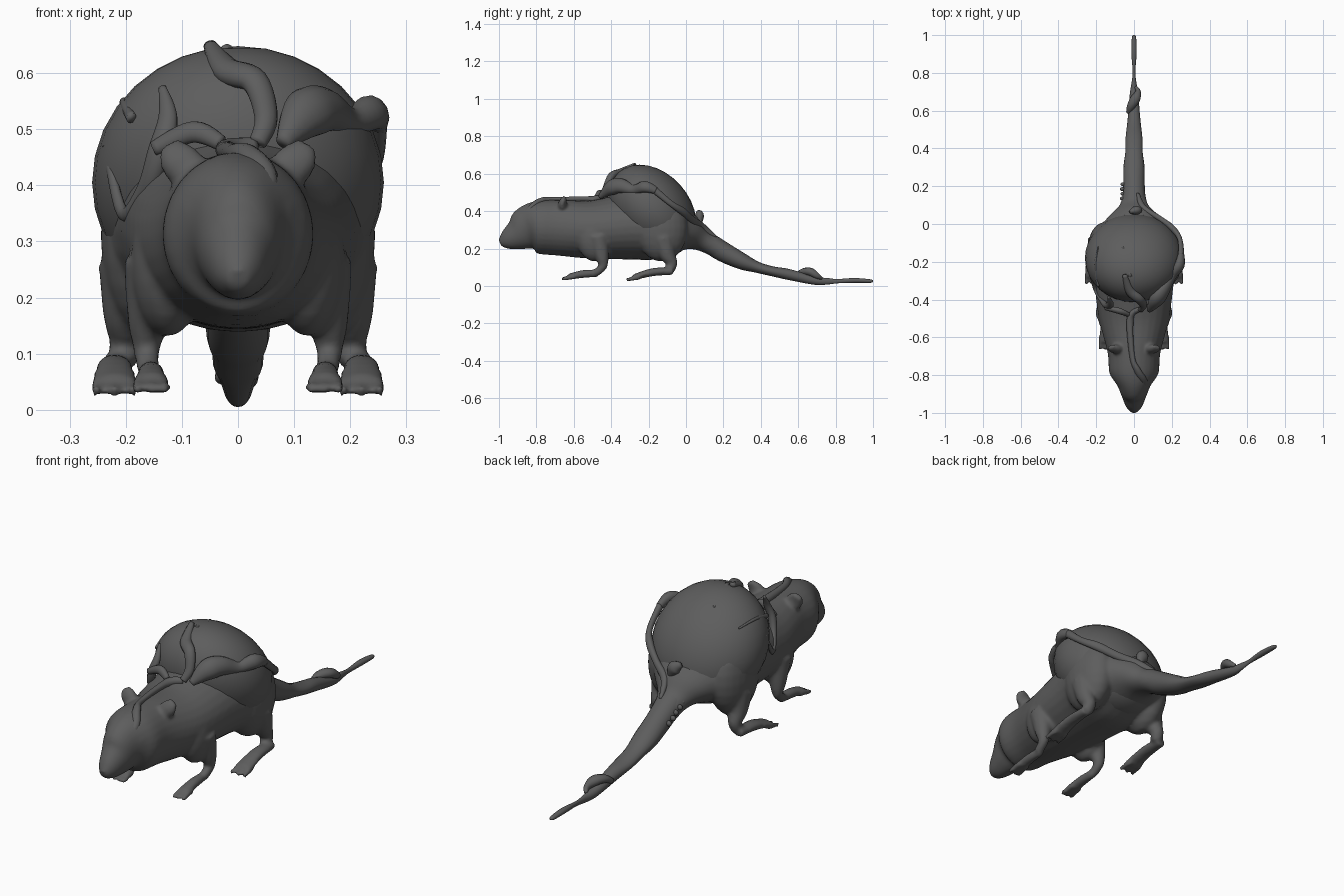
import bpy, bmesh, math
from mathutils import Vector

GREY = bpy.data.materials.new("dark grey")
GREY.diffuse_color = (0.11, 0.11, 0.11, 1)
CENTRE = Vector((0, -0.18, 0.405))      # middle of the swollen back


def finish(name, bm):
    bmesh.ops.recalc_face_normals(bm, faces=bm.faces)
    me = bpy.data.meshes.new(name)
    bm.to_mesh(me)
    bm.free()
    me.materials.append(GREY)
    me.shade_smooth()
    ob = bpy.data.objects.new(name, me)
    bpy.context.collection.objects.link(ob)
    return ob


def spline(pts, n):
    """Smooth resampling of points that also carry their radii."""
    out = []
    for i in range(len(pts) - 1):
        p = [pts[max(0, min(len(pts) - 1, i + k))] for k in (-1, 0, 1, 2)]
        for s in range(n):
            t = s / n
            out.append([0.5 * (2 * b + (c - a) * t + (2 * a - 5 * b + 4 * c - d) * t * t
                               + (3 * b - a - 3 * c + d) * t ** 3) for a, b, c, d in zip(*p)])
    return out + [list(pts[-1])]


def tube(bm, pts, sides=16, n=5, hug=False):
    """Rounded tube through (x, y, z, side radius, height radius)."""
    rows = spline(pts, n)
    rings = []
    for i, r in enumerate(rows):
        p = Vector(r[:3])
        t = (Vector(rows[min(i + 1, len(rows) - 1)][:3]) - Vector(rows[max(i - 1, 0)][:3])).normalized()
        if hug:
            side = t.cross(p - CENTRE).normalized()
        else:
            side = (Vector((1, 0, 0)) - t * t.x).normalized()
        up = side.cross(t)
        rs, ru = max(r[3], 0.003), max(r[4], 0.003)
        rings.append([bm.verts.new(p + side * rs * math.cos(a) + up * ru * math.sin(a))
                      for a in (2 * math.pi * k / sides for k in range(sides))])
    for a, b in zip(rings, rings[1:]):
        for k in range(sides):
            j = (k + 1) % sides
            bm.faces.new((a[k], a[j], b[j], b[k]))
    bm.faces.new(rings[0])
    bm.faces.new(rings[-1])


def trunk(bm, sections, sides):
    """Tube along y from (y, half width, top, bottom) sections."""
    tube(bm, [(0, y, (a + b) / 2, w, (a - b) / 2) for y, w, a, b in sections], sides)


def ball(bm, c, r, seg=24, lean=0):
    res = bmesh.ops.create_uvsphere(bm, u_segments=seg, v_segments=seg // 2, radius=1)
    for v in res["verts"]:
        o = Vector(v.co[i] * r[i] for i in range(3))
        v.co = Vector(c) + o - Vector((0, lean * o.z, 0))


def limb(bm, s, pts):
    """Mirrored leg through (x, y, z, radius)."""
    tube(bm, [(s * x, y, z, r, r) for x, y, z, r in pts], 14)


def foot(bm, s, x, heel, toe, high, low, w):
    """Long foot with three spread toes, sloping down to the front."""
    tube(bm, [(s * x, heel, high, 0.6 * w, 0.02), (s * x, (heel + toe) / 2, high - 0.004, 0.8 * w, 0.022),
              (s * x, toe, low, w, 0.016)], 14)
    for d in (-0.75, 0, 0.75):
        tube(bm, [(s * (x + d * w * k), toe + 0.03 - 0.07 * f, low - 0.014 * f, 0.014 - 0.004 * f, 0.014 - 0.003 * f)
                  for f, k in ((0, 0.8), (0.5, 1), (1, 1.1))], 8)


def strand(name, *pts):
    """Slightly flattened strand through (x, y, z, radius)."""
    bm = bmesh.new()
    tube(bm, [(x, y, z, r, 0.8 * r) for x, y, z, r in pts], 12, 6, hug=True)
    finish(name, bm)


# Body from nose to tail root
bm = bmesh.new()
trunk(bm, [(-0.995, 0.02, 0.25, 0.21), (-0.96, 0.045, 0.297, 0.192), (-0.90, 0.068, 0.36, 0.187),
           (-0.85, 0.088, 0.425, 0.18), (-0.79, 0.13, 0.455, 0.17), (-0.68, 0.14, 0.46, 0.162),
           (-0.50, 0.186, 0.457, 0.145), (-0.28, 0.215, 0.50, 0.14), (-0.15, 0.235, 0.49, 0.14),
           (-0.05, 0.205, 0.44, 0.165), (0.03, 0.14, 0.37, 0.185), (0.10, 0.075, 0.295, 0.18),
           (0.20, 0.055, 0.235, 0.13)], 28)

# Legs, feet, ears and brows, mirrored
for s in (-1, 1):
    ball(bm, (s * 0.155, -0.13, 0.31), (0.09, 0.14, 0.18))
    ball(bm, (s * 0.125, -0.485, 0.26), (0.066, 0.10, 0.13))
    limb(bm, s, [(0.145, -0.47, 0.26, 0.06), (0.16, -0.45, 0.16, 0.038),
                 (0.163, -0.445, 0.105, 0.024), (0.16, -0.48, 0.072, 0.021)])
    foot(bm, s, 0.155, -0.47, -0.625, 0.068, 0.05, 0.031)
    limb(bm, s, [(0.185, -0.12, 0.25, 0.065), (0.197, -0.10, 0.17, 0.045),
                 (0.20, -0.075, 0.12, 0.03), (0.205, -0.09, 0.085, 0.028)])
    foot(bm, s, 0.22, -0.07, -0.28, 0.078, 0.046, 0.042)
    tube(bm, [(s * 0.085, -0.66, 0.42, 0.035, 0.03), (s * 0.105, -0.66, 0.445, 0.038, 0.022),
              (s * 0.125, -0.65, 0.472, 0.022, 0.012)], 12)
    ball(bm, (s * 0.085, -0.83, 0.35), (0.016, 0.022, 0.018), 12)
rat = finish("rat_body", bm)
mod = rat.modifiers.new("fuse", 'REMESH')
mod.mode = 'VOXEL'
mod.voxel_size = 0.008
mod.use_smooth_shade = True
mod = rat.modifiers.new("soften", 'SMOOTH')
mod.factor = 0.5
mod.iterations = 8

# Tail
bm = bmesh.new()
trunk(bm, [(0.05, 0.085, 0.32, 0.20), (0.12, 0.064, 0.285, 0.175), (0.20, 0.057, 0.235, 0.128),
           (0.30, 0.056, 0.175, 0.087), (0.38, 0.046, 0.13, 0.07), (0.46, 0.044, 0.105, 0.052),
           (0.55, 0.034, 0.09, 0.032), (0.69, 0.022, 0.05, 0.006), (0.76, 0.011, 0.042, 0.008),
           (0.81, 0.007, 0.037, 0.014), (0.90, 0.014, 0.042, 0.016), (0.98, 0.012, 0.036, 0.016),
           (1.0, 0.006, 0.03, 0.02)], 16)
finish("tail", bm)

# Growth wrapped over the tail
bm = bmesh.new()
tube(bm, [(-0.03, 0.59, 0.055, 0.012, 0.012), (-0.015, 0.625, 0.075, 0.022, 0.018),
          (0.008, 0.665, 0.075, 0.026, 0.022), (0.022, 0.70, 0.055, 0.014, 0.016),
          (0.01, 0.725, 0.04, 0.008, 0.008)], 12)
finish("tail_growth", bm)

# Swollen back, leaning forward
bm = bmesh.new()
ball(bm, CENTRE, (0.26, 0.225, 0.243), 32, 0.28)
finish("swollen_back", bm)

# Flesh strands lying over the back, neck and face
strand("top_strand", (-0.05, -0.27, 0.65, 0.012), (-0.02, -0.355, 0.605, 0.026),
       (0.03, -0.40, 0.585, 0.025), (0.05, -0.43, 0.52, 0.021), (0.035, -0.455, 0.475, 0.016))
strand("face_strand", (0.03, -0.45, 0.47, 0.016), (-0.02, -0.50, 0.465, 0.019),
       (-0.01, -0.70, 0.46, 0.016), (0.02, -0.78, 0.45, 0.022),
       (0.05, -0.84, 0.405, 0.022), (0.02, -0.915, 0.325, 0.014))
strand("right_flap", (0.08, -0.46, 0.475, 0.014), (0.12, -0.40, 0.525, 0.045),
       (0.155, -0.35, 0.535, 0.042), (0.20, -0.28, 0.515, 0.027), (0.24, -0.22, 0.53, 0.032),
       (0.25, -0.16, 0.51, 0.02))
strand("right_strand", (0.25, -0.17, 0.515, 0.02), (0.243, -0.08, 0.44, 0.016),
       (0.20, -0.02, 0.40, 0.021), (0.13, 0.032, 0.355, 0.019),
       (0.05, 0.085, 0.315, 0.022), (0.02, 0.16, 0.26, 0.009))
strand("left_strand", (-0.235, -0.25, 0.47, 0.008), (-0.205, -0.345, 0.35, 0.013),
       (-0.165, -0.41, 0.39, 0.018), (-0.14, -0.435, 0.46, 0.022),
       (-0.125, -0.42, 0.52, 0.018), (-0.135, -0.385, 0.575, 0.007))
strand("neck_curl", (-0.15, -0.445, 0.465, 0.014), (-0.08, -0.46, 0.495, 0.02),
       (-0.03, -0.48, 0.475, 0.014))
strand("back_thread", (-0.02, -0.28, 0.643, 0.011), (-0.06, -0.12, 0.605, 0.005))
strand("side_thread", (-0.19, -0.33, 0.52, 0.01), (-0.205, -0.22, 0.55, 0.007),
       (-0.19, -0.12, 0.54, 0.004))
strand("rump_growth", (0.03, 0.06, 0.30, 0.018), (0.025, 0.072, 0.34, 0.018),
       (0.01, 0.072, 0.375, 0.03), (-0.02, 0.065, 0.395, 0.012))

# Small bumps along the left of the tail root
bm = bmesh.new()
for i in range(5):
    ball(bm, (-0.058 - 0.004 * (i % 2), 0.11 + 0.025 * i, 0.25 - 0.016 * i), (0.014, 0.011, 0.013), 10)
finish("tail_bumps", bm)
